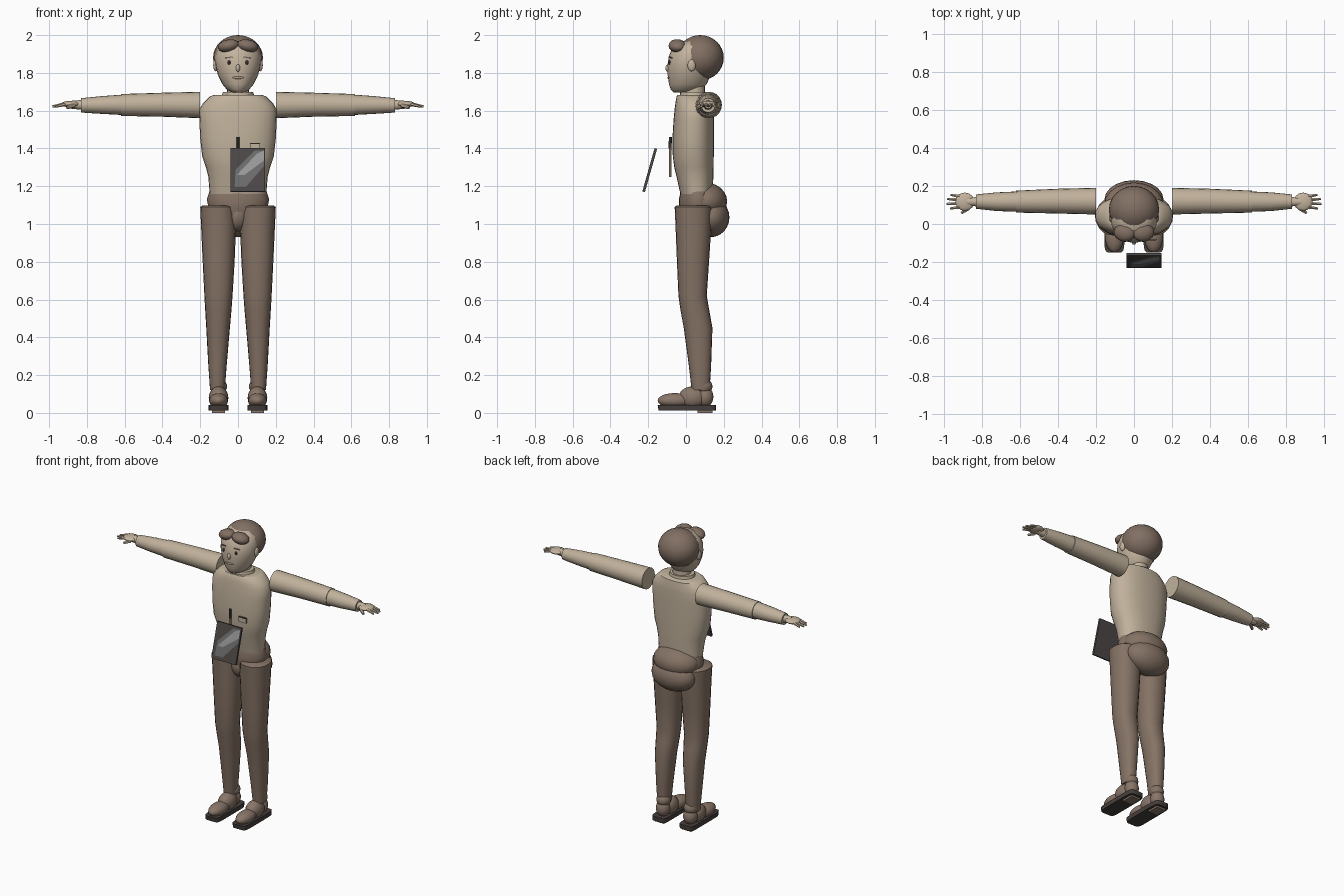
import bpy, bmesh, math
from mathutils import Vector, Matrix

if "Cube" in bpy.data.objects:
    bpy.data.objects.remove(bpy.data.objects["Cube"])


def material(name, rgb):
    m = bpy.data.materials.new(name)
    m.diffuse_color = (*rgb, 1)
    m.use_nodes = True
    m.node_tree.nodes["Principled BSDF"].inputs["Base Color"].default_value = m.diffuse_color
    return m


SHIRT = material("shirt beige", (0.53, 0.44, 0.33))
SKIN = material("skin", (0.55, 0.45, 0.34))
BROWN = material("trouser brown", (0.235, 0.17, 0.13))
HAIR = material("hair brown", (0.22, 0.16, 0.125))
SHOE = material("shoe brown", (0.25, 0.18, 0.14))
DARK = material("dark rubber", (0.06, 0.05, 0.045))
CASE = material("tablet case", (0.07, 0.063, 0.06))
GLINT = material("screen grey", (0.32, 0.32, 0.32))
SHADE = material("screen dark grey", (0.15, 0.15, 0.15))
LIPS = material("lips", (0.45, 0.33, 0.25))


def finish(name, bm, mat, angle=40):
    bmesh.ops.recalc_face_normals(bm, faces=bm.faces)
    me = bpy.data.meshes.new(name)
    bm.to_mesh(me)
    bm.free()
    me.materials.append(mat)
    ob = bpy.data.objects.new(name, me)
    bpy.context.collection.objects.link(ob)
    bpy.ops.object.select_all(action='DESELECT')
    ob.select_set(True)
    bpy.context.view_layer.objects.active = ob
    bpy.ops.object.shade_smooth_by_angle(angle=math.radians(angle))
    return ob


def loft(name, rings, mat, axis='z', n=20, power=2.0):
    """rings: (position, u min, u max, v min, v max); u,v = x,y for z axis, y,z for x axis"""
    bm = bmesh.new()
    loops = []
    for p, u0, u1, v0, v1 in rings:
        loop = []
        for i in range(n):
            a = 2 * math.pi * i / n
            c, s = math.cos(a), math.sin(a)
            u = (u0 + u1) / 2 + (u1 - u0) / 2 * math.copysign(abs(c) ** (2 / power), c)
            v = (v0 + v1) / 2 + (v1 - v0) / 2 * math.copysign(abs(s) ** (2 / power), s)
            loop.append(bm.verts.new((u, v, p) if axis == 'z' else (p, u, v)))
        loops.append(loop)
    for a, b in zip(loops, loops[1:]):
        for i in range(n):
            bm.faces.new((a[i], a[(i + 1) % n], b[(i + 1) % n], b[i]))
    bm.faces.new(loops[0])
    bm.faces.new(loops[-1])
    return finish(name, bm, mat)


def ball(name, loc, size, mat, rot=(0, 0, 0), u=20, v=12):
    bm = bmesh.new()
    bmesh.ops.create_uvsphere(bm, u_segments=u, v_segments=v, radius=1)
    ob = finish(name, bm, mat)
    ob.location, ob.scale, ob.rotation_euler = loc, size, rot
    return ob


def box(name, loc, size, mat, rot=(0, 0, 0)):
    bm = bmesh.new()
    bmesh.ops.create_cube(bm, size=1)
    ob = finish(name, bm, mat)
    ob.location, ob.scale, ob.rotation_euler = loc, size, rot
    return ob


def rod(name, a, b, r1, r2, mat, n=8):
    a, b = Vector(a), Vector(b)
    bm = bmesh.new()
    bmesh.ops.create_cone(bm, cap_ends=True, segments=n, radius1=r1, radius2=r2, depth=(b - a).length)
    q = (b - a).to_track_quat('Z', 'Y').to_matrix().to_4x4()
    bm.transform(Matrix.Translation((a + b) / 2) @ q)
    return finish(name, bm, mat)


# Torso, neck and collar
loft("shirt", [(1.16, -.15, .15, -.03, .14), (1.25, -.157, .157, -.05, .145),
               (1.30, -.17, .17, -.062, .146), (1.36, -.19, .19, -.07, .147),
               (1.45, -.20, .20, -.072, .148), (1.55, -.205, .205, -.066, .148),
               (1.61, -.203, .203, -.06, .147), (1.64, -.185, .185, -.056, .145),
               (1.675, -.15, .15, -.05, .14), (1.682, -.13, .13, -.045, .13)],
     SHIRT, n=28, power=2.3)
loft("neck", [(1.66, -.06, .06, -.015, .10), (1.75, -.055, .055, -.01, .10)], SKIN)
loft("collar", [(1.67, -.088, .088, -.035, .115), (1.70, -.08, .08, -.03, .11)], SHIRT)

# Head
loft("face", [(1.697, -.03, .03, -.065, .04), (1.71, -.058, .058, -.08, .08),
              (1.74, -.083, .083, -.09, .11), (1.79, -.107, .107, -.097, .13),
              (1.84, -.12, .12, -.098, .14), (1.89, -.122, .122, -.09, .14),
              (1.94, -.105, .105, -.07, .13), (1.97, -.07, .07, -.03, .11)], SKIN, n=24)
ball("hair", (0, .075, 1.88), (.132, .125, .12), HAIR, u=24, v=16)
ball("nose", (0, -.095, 1.825), (.012, .014, .02), SKIN, u=10, v=8)
ball("mouth", (0, -.092, 1.775), (.03, .006, .007), LIPS, u=12, v=6)
for s, side in ((-1, "right"), (1, "left")):
    ball(side + "_fringe", (s * .05, -.045, 1.943), (.058, .048, .034), HAIR, (0, s * .2, s * .15), 14, 8)
    ball(side + "_eye", (s * .047, -.088, 1.855), (.008, .007, .012), DARK, u=8, v=6)
    box(side + "_brow", (s * .05, -.083, 1.882), (.04, .008, .005), HAIR, (0, s * .15, s * .35))
    ball(side + "_ear", (s * .118, .03, 1.84), (.014, .022, .032), SKIN, u=10, v=8)

# Hips and seat
loft("waist", [(1.03, -.13, .13, -.02, .15), (1.08, -.155, .155, -.035, .16),
               (1.13, -.165, .165, -.038, .16), (1.172, -.152, .152, -.028, .148)], BROWN, n=24)
ball("upper_seat", (0, .10, 1.12), (.157, .118, .10), BROWN)
ball("lower_seat", (0, .13, 1.035), (.155, .10, .105), BROWN)
ball("crotch", (0, .035, 1.04), (.06, .07, .08), BROWN)

for s, side in ((-1, "right"), (1, "left")):
    def mx(rings, k):
        """mirror ring positions (k=0) or the u range (k=1)"""
        if s > 0:
            return rings
        return [(-p, a, b, c, d) if k == 0 else (p, -b, -a, c, d) for p, a, b, c, d in rings]

    # Arms
    loft(side + "_sleeve", mx([(.20, .05, .19, 1.56, 1.70), (.40, .055, .185, 1.568, 1.695),
                               (.62, .06, .175, 1.572, 1.688)], 0), SHIRT, 'x')
    loft(side + "_forearm", mx([(.61, .064, .171, 1.577, 1.685), (.72, .068, .166, 1.583, 1.677),
                                (.83, .08, .155, 1.59, 1.666)], 0), SHIRT, 'x')
    # Hands
    rod(side + "_wrist", (s * .82, .117, 1.63), (s * .88, .117, 1.632), .026, .022, SKIN, 10)
    ball(side + "_palm", (s * .888, .117, 1.635), (.05, .048, .017), SKIN, u=14, v=8)
    for y0, y1, tip in ((.088, .082, .965), (.107, .106, .983), (.126, .131, .98), (.145, .153, .962)):
        rod(side + "_finger", (s * .915, y0, 1.635), (s * tip, y1, 1.622), .0105, .006, SKIN, 6)
    rod(side + "_thumb", (s * .87, .085, 1.63), (s * .905, .058, 1.615), .014, .008, SKIN, 6)

    # Trouser legs
    loft(side + "_leg", mx([(.12, .07, .148, .03, .125), (.25, .06, .157, .015, .133),
                            (.45, .043, .168, -.012, .14), (.55, .034, .174, -.03, .122),
                            (.62, .029, .178, -.04, .11), (.80, .018, .187, -.048, .122),
                            (1.0, .01, .196, -.056, .135), (1.09, .015, .20, -.06, .138),
                            (1.097, .03, .19, -.05, .128)], 1), BROWN, n=20, power=2.2)

    # Shoes
    x = s * .103
    loft(side + "_sole", mx([(0.012, .05, .156, -.145, .158), (.042, .05, .156, -.15, .16)], 1),
         DARK, n=24, power=7)
    box(side + "_heel_tread", (x, .10, .009), (.07, .08, .018), SHOE)
    ball(side + "_toe", (x, -.06, .065), (.05, .09, .04), SHOE)
    ball(side + "_instep", (x, .035, .08), (.052, .075, .06), SHOE)
    ball(side + "_heel", (x, .10, .085), (.045, .045, .055), SHOE)
    ball(side + "_ankle", (x, .095, .14), (.045, .045, .042), BROWN)

# Tablet, floating in front of the waist
tilt = (-.275, 0, 0)
centre = Vector((.052, -.192, 1.285))
box("tablet", centre, (.184, .014, .238), CASE, tilt)


def screen_plate(name, pts, mat):
    bm = bmesh.new()
    bm.faces.new([bm.verts.new((x, -.0085, z)) for x, z in pts])
    ob = finish(name, bm, mat)
    ob.location, ob.rotation_euler = centre, tilt


screen_plate("screen_glint", [(-.07, -.095), (-.01, -.095), (.085, .02), (.085, .105), (.035, .105), (-.065, .0)], SHADE)
bm_pts = [(-.06, -.03), (-.02, -.03), (.085, .05), (.085, .105), (.05, .09)]
screen_plate("screen_highlight", [(x, z) for x, z in bm_pts], GLINT)
bpy.data.objects["screen_highlight"].location += Vector((0, -.001, 0))

# Pen and badge on the shirt front
rod("pen", (0, -.083, 1.25), (0, -.083, 1.44), .007, .007, SHIRT)
rod("pen_cap", (0, -.083, 1.40), (0, -.083, 1.46), .009, .008, DARK)
box("badge", (.09, -.078, 1.41), (.055, .01, .035), SHIRT)
box("badge_clip", (.09, -.083, 1.427), (.05, .008, .006), DARK)
